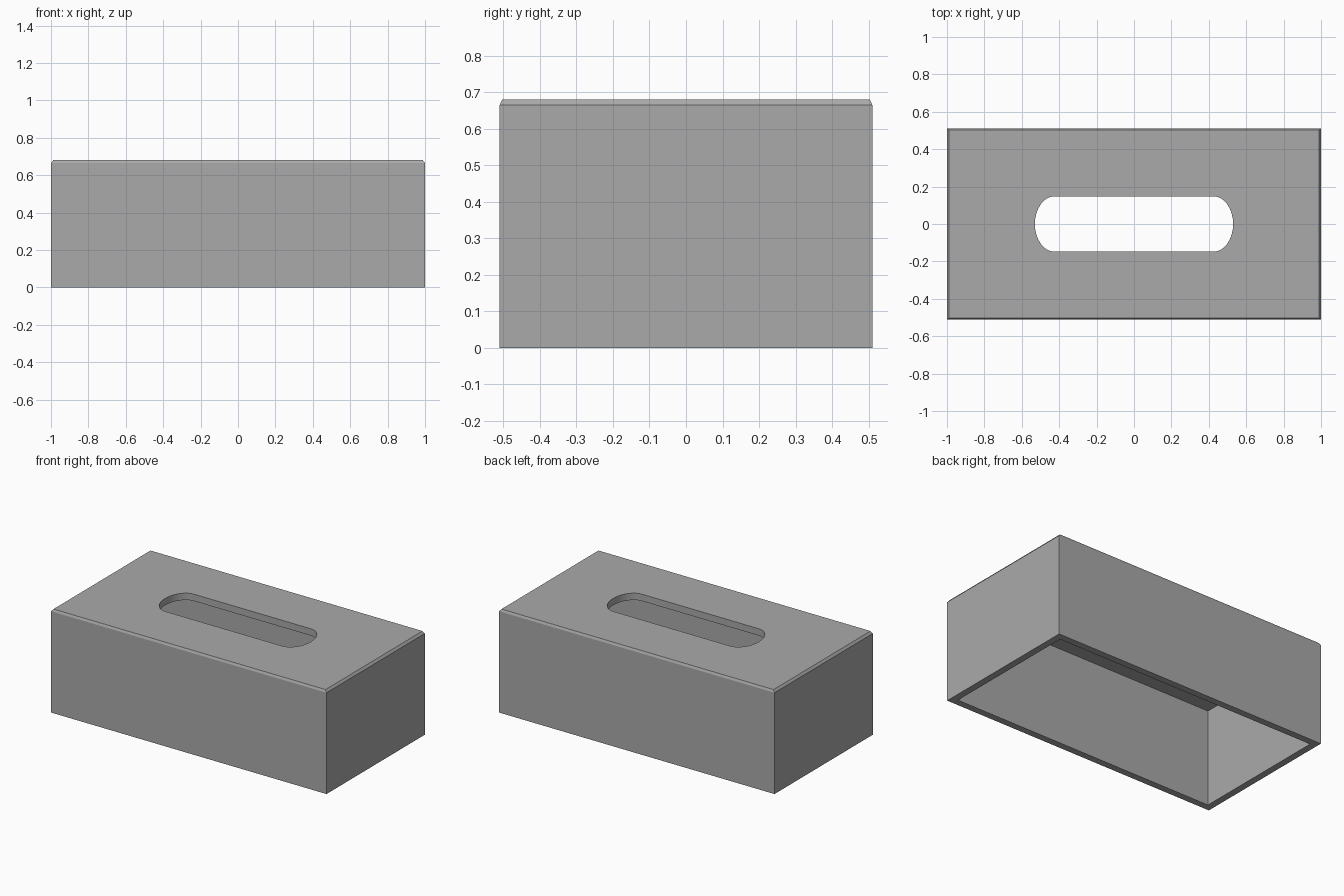
import bpy, bmesh
from math import cos, sin, pi, radians

default = bpy.data.objects.get("Cube")
if default:
    bpy.data.objects.remove(default, do_unlink=True)

HALF_X, HALF_Y, HEIGHT = 1.0, 0.51, 0.68
WALL = 0.045
LIP_X, LIP_Y, LIP_Z = 0.012, 0.007, 0.015      # chamfer around the top
SLOT_X, SLOT_Y, SLOT_END = 0.53, 0.148, 0.105  # slot half sizes and end depth
SEGMENTS = 16

grey = bpy.data.materials.new("grey")
grey.use_nodes = True
colour = (0.4, 0.4, 0.4, 1)
grey.diffuse_color = colour
grey.node_tree.nodes["Principled BSDF"].inputs["Base Color"].default_value = colour


def loft(name, rings):
    """Closed solid through matching rings of points, capped at both ends."""
    bm = bmesh.new()
    loops = [[bm.verts.new(p) for p in ring] for ring in rings]
    count = len(loops[0])
    for low, high in zip(loops, loops[1:]):
        for i in range(count):
            j = (i + 1) % count
            bm.faces.new((low[i], low[j], high[j], high[i]))
    bm.faces.new(loops[0])
    bm.faces.new(loops[-1])
    bmesh.ops.recalc_face_normals(bm, faces=bm.faces)
    mesh = bpy.data.meshes.new(name)
    bm.to_mesh(mesh)
    bm.free()
    mesh.materials.append(grey)
    obj = bpy.data.objects.new(name, mesh)
    bpy.context.collection.objects.link(obj)
    return obj


def rectangle(inset_x, inset_y, z):
    x, y = HALF_X - inset_x, HALF_Y - inset_y
    return [(-x, -y, z), (x, -y, z), (x, y, z), (-x, y, z)]


def slot(z):
    points = []
    for side in (1, -1):
        for i in range(SEGMENTS + 1):
            a = -pi / 2 + pi * i / SEGMENTS
            x = SLOT_X - SLOT_END + SLOT_END * cos(a)
            points.append((side * x, side * SLOT_Y * sin(a), z))
    return points


# Hollow cover, open below: ceiling, inner wall, rim, outer wall, chamfer, top
cover = loft("box_cover", [
    rectangle(WALL, WALL, HEIGHT - WALL),
    rectangle(WALL, WALL, 0),
    rectangle(0, 0, 0),
    rectangle(0, 0, HEIGHT - LIP_Z),
    rectangle(LIP_X, LIP_Y, HEIGHT),
])

# Rounded slot through the top
cutter = loft("slot_cutter", [slot(HEIGHT - 0.2), slot(HEIGHT + 0.2)])
cutter.hide_render = True
cut = cover.modifiers.new("slot", "BOOLEAN")
cut.operation = "DIFFERENCE"
cut.solver = "EXACT"
cut.object = cutter

bpy.ops.object.select_all(action="DESELECT")
cover.select_set(True)
bpy.context.view_layer.objects.active = cover
bpy.ops.object.modifier_apply(modifier=cut.name)
bpy.data.objects.remove(cutter, do_unlink=True)
bpy.ops.object.shade_smooth_by_angle(angle=radians(22))
